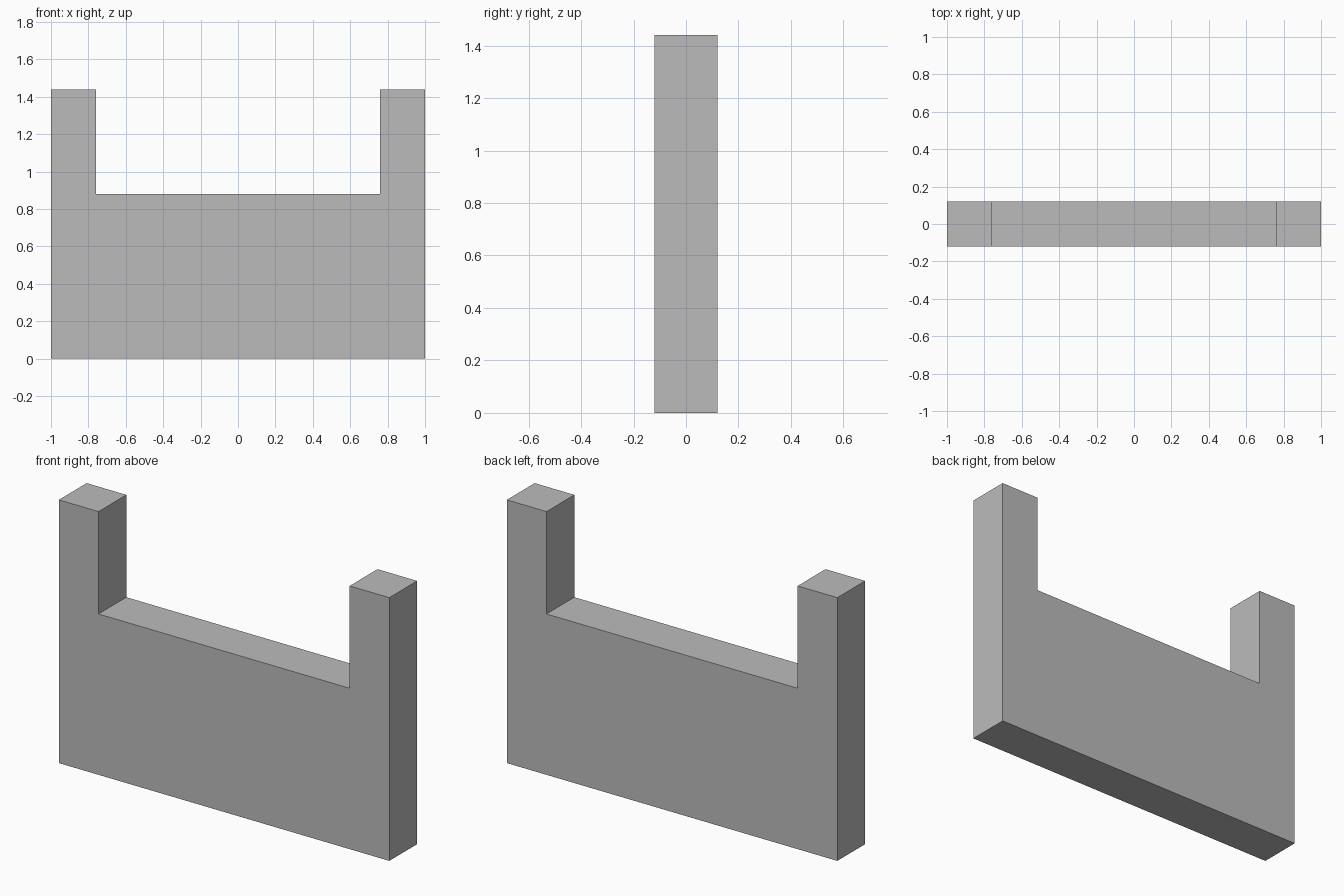
import bpy
import bmesh

cube = bpy.data.objects.get("Cube")
if cube:
    bpy.data.objects.remove(cube, do_unlink=True)

# Single plain grey material
grey = bpy.data.materials.new("plain_grey")
grey.use_nodes = True
colour = (0.5, 0.5, 0.5, 1.0)
grey.diffuse_color = colour
grey.node_tree.nodes["Principled BSDF"].inputs["Base Color"].default_value = colour

# Dimensions
half_width, half_depth = 1.0, 0.12
wall_height, post_height, post_width = 0.88, 1.44, 0.24
inner = half_width - post_width

# Wall with a raised post at each end: one U-shaped profile, mirrored in x
right_half = [(half_width, 0), (half_width, post_height),
              (inner, post_height), (inner, wall_height)]
profile = right_half + [(-x, z) for x, z in reversed(right_half)]

# Extrude the profile through the depth
bm = bmesh.new()
face = bm.faces.new([bm.verts.new((x, -half_depth, z)) for x, z in profile])
extruded = bmesh.ops.extrude_face_region(bm, geom=[face], use_keep_orig=True)
new_verts = [g for g in extruded["geom"] if isinstance(g, bmesh.types.BMVert)]
bmesh.ops.translate(bm, verts=new_verts, vec=(0, 2 * half_depth, 0))
bmesh.ops.recalc_face_normals(bm, faces=bm.faces[:])

mesh = bpy.data.meshes.new("wall_with_end_posts")
bm.to_mesh(mesh)
bm.free()
mesh.materials.append(grey)
wall = bpy.data.objects.new("wall_with_end_posts", mesh)
bpy.context.collection.objects.link(wall)
